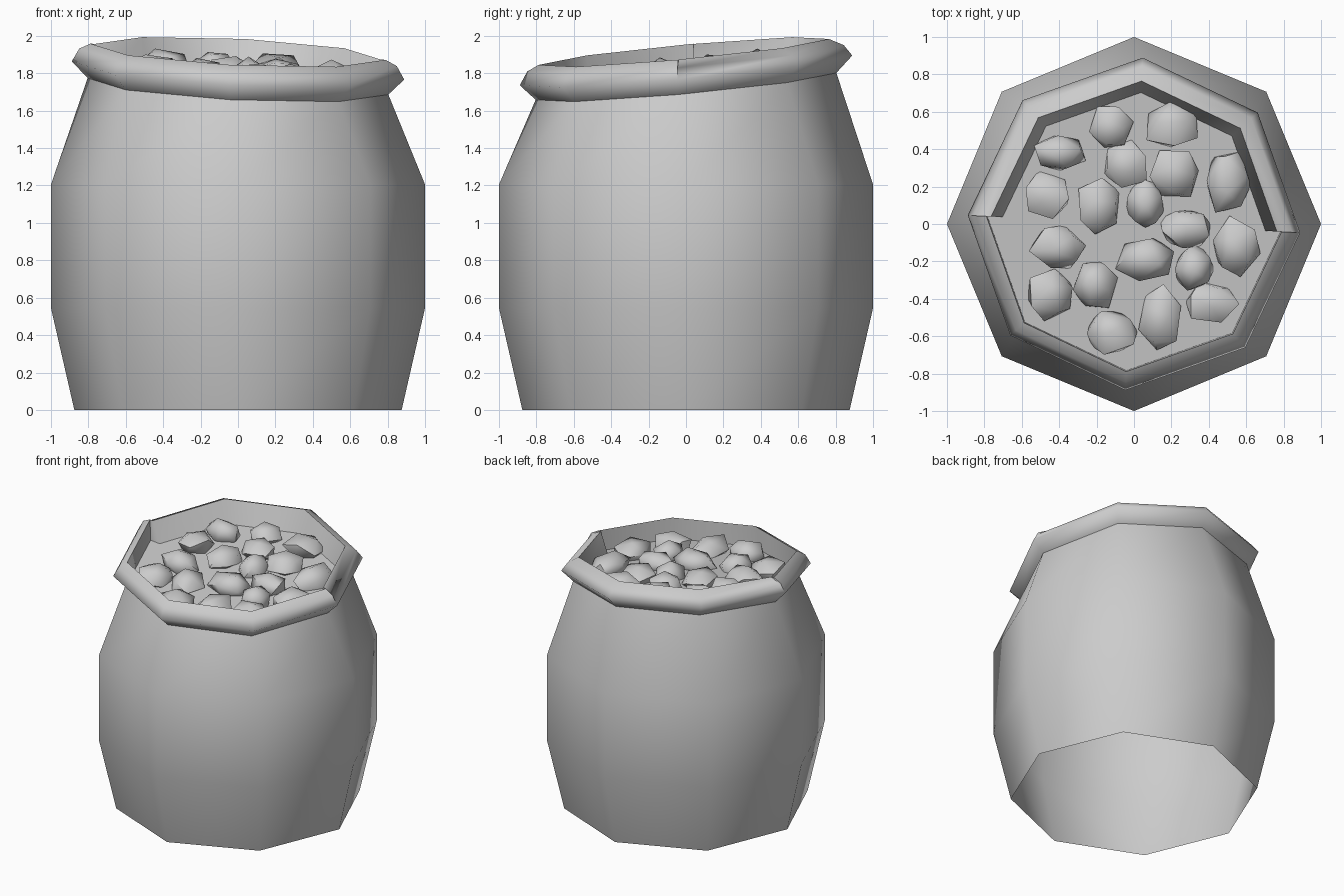
import bpy, bmesh, math, random
from mathutils import Vector, Matrix

if "Cube" in bpy.data.objects:
    bpy.data.objects.remove(bpy.data.objects["Cube"])

random.seed(4)


def slant(x, y):
    """Height of the tilted plane through the middle of the rim."""
    return 1.815 + 0.092 * y - 0.05 * x


def finish(name, bm, angle):
    mesh = bpy.data.meshes.new(name)
    bm.to_mesh(mesh)
    bm.free()
    ob = bpy.data.objects.new(name, mesh)
    bpy.context.collection.objects.link(ob)
    bpy.ops.object.select_all(action='DESELECT')
    ob.select_set(True)
    bpy.context.view_layer.objects.active = ob
    bpy.ops.object.shade_smooth_by_angle(angle=math.radians(angle))
    return ob


def polar(r, deg):
    a = math.radians(deg)
    return r * math.cos(a), r * math.sin(a)


def octagon(bm, r, z=None, offset=0.0, turn=0):
    """Ring of eight vertices, level at z or lying on the slanted plane."""
    ring = []
    for i in range(8):
        x, y = polar(r, 45 * i + turn)
        ring.append(bm.verts.new((x, y, slant(x, y) + offset if z is None else z)))
    return ring


def bridge(bm, a, b):
    n = len(a)
    for i in range(n):
        j = (i + 1) % n
        bm.faces.new((a[i], a[j], b[j], b[i]))


# Sack body: octagonal shell, open underneath, slanted mouth on top
bm = bmesh.new()
rings = [octagon(bm, r, z) for r, z in ((0.875, 0), (1, 0.545), (1, 1.205))]
rings.append(octagon(bm, 0.805, offset=-0.085, turn=-3))
for lower, upper in zip(rings, rings[1:]):
    bridge(bm, lower, upper)
finish("sack_body", bm, 60)

# Rolled rim: wide roll at the back, narrow at the front, stepped at the seams
back = [(0.805, -0.085), (0.89, 0), (0.845, 0.06), (0.765, 0.10), (0.70, -0.07)]
front = [(0.805, -0.085), (0.89, 0), (0.85, 0.07), (0.79, 0.10), (0.785, -0.07)]
stations = [(-3 + 45 * i, back) for i in range(5)]
stations += [(177 + 45 * i, front) for i in range(5)]
bm = bmesh.new()
loops = []
for deg, profile in stations:
    loop = []
    for r, dz in profile:
        x, y = polar(r, deg)
        loop.append(bm.verts.new((x, y, slant(x, y) + dz)))
    loops.append(loop)
for i, loop in enumerate(loops):
    following = loops[(i + 1) % len(loops)]
    for k in range(4):  # open underneath, where the roll meets the body
        bm.faces.new((loop[k], following[k], following[k + 1], loop[k + 1]))
bmesh.ops.remove_doubles(bm, verts=bm.verts, dist=0.0005)
bmesh.ops.dissolve_degenerate(bm, edges=bm.edges, dist=0.0005)
finish("rolled_rim", bm, 80)

# Flat filling inside the mouth
bm = bmesh.new()
bm.faces.new(octagon(bm, 0.785, offset=-0.06, turn=-3))
finish("filling", bm, 30)

# Rough lumps on the filling: centre x, y and size x, y
lumps = [
    (-.12, .52, .22, .25), (.20, .53, .29, .26), (-.40, .38, .28, .20),
    (-.04, .32, .25, .26), (.22, .27, .28, .27), (.50, .22, .26, .34),
    (-.47, .15, .27, .26), (-.19, .09, .24, .32), (.06, .11, .21, .28),
    (.28, -.02, .30, .22), (.54, -.12, .26, .30), (-.41, -.13, .28, .24),
    (-.21, -.32, .23, .29), (.07, -.19, .33, .25), (.32, -.24, .22, .25),
    (-.45, -.37, .27, .28), (.41, -.42, .29, .22), (-.12, -.58, .29, .24),
    (.14, -.50, .22, .34)]
for n, (x, y, sx, sy) in enumerate(lumps):
    bm = bmesh.new()
    bmesh.ops.create_icosphere(bm, subdivisions=1, radius=1)
    spin = (Matrix.Rotation(random.uniform(0, 6.28), 3, 'Z')
            @ Matrix.Rotation(random.uniform(0, 6.28), 3, 'X'))
    for v in bm.verts:
        p = spin @ (v.co * random.uniform(0.95, 1.15))
        v.co = Vector((x + p.x * sx / 2, y + p.y * sy / 2,
                       slant(x, y) - 0.035 + p.z * 0.09))
    finish("lump_%02d" % (n + 1), bm, 50)
